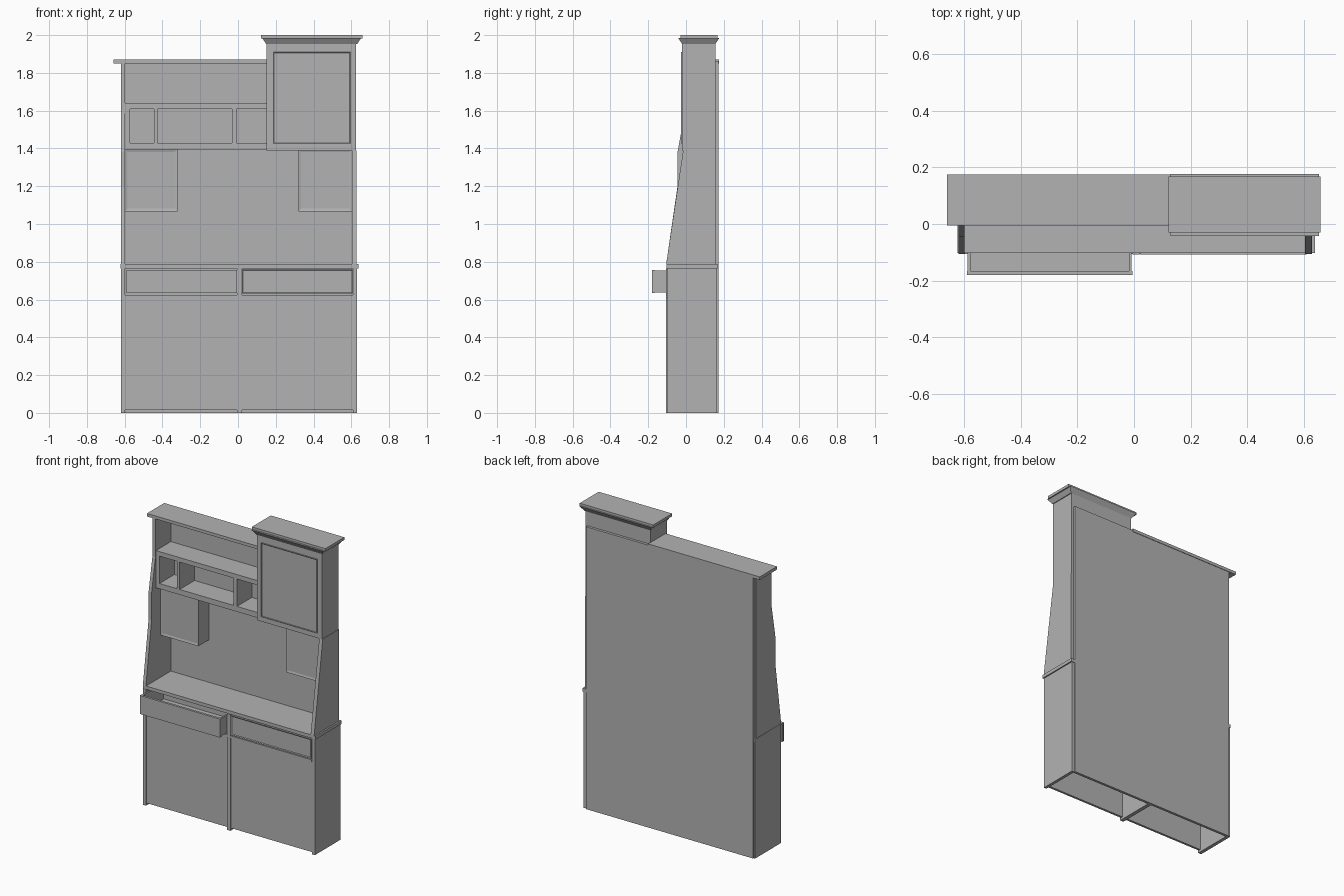
import bpy
import bmesh

cube = bpy.data.objects.get("Cube")
if cube:
    bpy.data.objects.remove(cube, do_unlink=True)

grey = bpy.data.materials.new("plain grey")
grey.use_nodes = True
colour = (0.45, 0.45, 0.45, 1)
grey.diffuse_color = colour
grey.node_tree.nodes["Principled BSDF"].inputs["Base Color"].default_value = colour


def finish(name, bm):
    bmesh.ops.recalc_face_normals(bm, faces=bm.faces)
    mesh = bpy.data.meshes.new(name)
    bm.to_mesh(mesh)
    bm.free()
    mesh.materials.append(grey)
    obj = bpy.data.objects.new(name, mesh)
    bpy.context.collection.objects.link(obj)
    return obj


def box(name, x, y, z, border=0, depth=0, flare=0):
    """Box from ranges; optional inset front panel or widened top."""
    bm = bmesh.new()
    bmesh.ops.create_cube(bm, size=1)
    for v in bm.verts:
        grow = flare if v.co.z > 0 else 0
        for i, (lo, hi) in enumerate((x, y, z)):
            spread = grow if i < 2 else 0
            v.co[i] = hi + spread if v.co[i] > 0 else lo - spread
    if border:
        bm.normal_update()
        front = [f for f in bm.faces if f.normal.y < -0.9]
        bmesh.ops.inset_individual(bm, faces=front, thickness=border)
        bmesh.ops.translate(bm, verts=front[0].verts, vec=(0, depth, 0))
    return finish(name, bm)


def side_profile(name, x, points):
    """Upright panel cut to a y-z outline and extruded across x."""
    bm = bmesh.new()
    face = bm.faces.new([bm.verts.new((x[0], y, z)) for y, z in points])
    ext = bmesh.ops.extrude_face_region(bm, geom=[face])
    moved = [g for g in ext["geom"] if isinstance(g, bmesh.types.BMVert)]
    bmesh.ops.translate(bm, verts=moved, vec=(x[1] - x[0], 0, 0))
    return finish(name, bm)


front, back = -0.10, 0.155

# Back panel and base cabinet, open underneath
box("back_panel", (-0.61, 0.61), (back, 0.172), (0, 1.86))
box("base_left_side", (-0.62, -0.597), (-0.105, 0.165), (0, 0.765))
box("base_right_side", (0.61, 0.63), (front, 0.165), (0, 0.765))
box("base_divider", (-0.005, 0.02), (-0.107, back), (0, 0.765))
box("left_door", (-0.597, -0.005), (front, -0.085), (0.015, 0.612))
box("right_door", (0.02, 0.61), (front, -0.085), (0.015, 0.612))
box("drawer_rail", (-0.61, 0.61), (-0.105, -0.08), (0.61, 0.625))
box("drawer_deck", (-0.597, 0.61), (-0.08, back), (0.612, 0.622))
box("countertop", (-0.622, 0.638), (-0.103, 0.168), (0.765, 0.787))

# Closed right drawer
box("right_drawer_front", (0.022, 0.608), (-0.107, -0.085), (0.632, 0.76), 0.008, 0.004)

# Open left drawer
d0, d1 = -0.59, -0.005
box("left_drawer_front", (d0, d1), (-0.18, -0.165), (0.635, 0.757))
box("left_drawer_base", (d0 + 0.01, d1 - 0.01), (-0.165, 0.06), (0.638, 0.65))
box("left_drawer_back", (d0 + 0.01, d1 - 0.01), (0.05, 0.06), (0.65, 0.75))
for side, x in (("left", d0 + 0.003), ("right", d1 - 0.013)):
    box("drawer_wall_" + side, (x, x + 0.01), (-0.165, 0.06), (0.638, 0.755))

# Shaped upright sides of the hutch
side_profile("hutch_left_side", (-0.62, -0.598),
             [(back, 0.787), (-0.105, 0.787), (-0.045, 1.2), (-0.045, 1.38),
              (-0.005, 1.6), (-0.005, 1.85), (back, 1.85)])
side_profile("hutch_right_side", (0.603, 0.628),
             [(back, 0.787), (-0.105, 0.787), (-0.015, 1.39), (back, 1.39)])

# Shelves and cubby holes
shelf_x = (-0.598, 0.155)
for name, z in (("cubby_floor", (1.395, 1.43)), ("cubby_roof", (1.61, 1.64))):
    box(name, shelf_x, (0, back), z)
for i, x in enumerate(((-0.598, -0.572), (-0.445, -0.425), (-0.033, -0.008))):
    box(f"cubby_divider_{i + 1}", x, (0, back), (1.43, 1.61))
box("left_top_board", (-0.66, 0.155), (-0.005, 0.175), (1.85, 1.87))

# Small hanging cupboards
for side, x in (("left", (-0.598, -0.32)), ("right", (0.32, 0.603))):
    box("hanging_cupboard_" + side, x, (0.045, back), (1.067, 1.395), 0.02, 0.004)

# Tall cupboard with door and flared cornice
box("tall_cupboard", (0.152, 0.625), (-0.02, back), (1.39, 1.955))
box("tall_cupboard_door", (0.187, 0.595), (-0.027, -0.02), (1.425, 1.91), 0.006, 0.003)
box("cornice_flare", (0.15, 0.63), (-0.02, back), (1.952, 1.985), flare=0.022)
box("cornice_top", (0.122, 0.658), (-0.03, 0.167), (1.982, 2.0))
